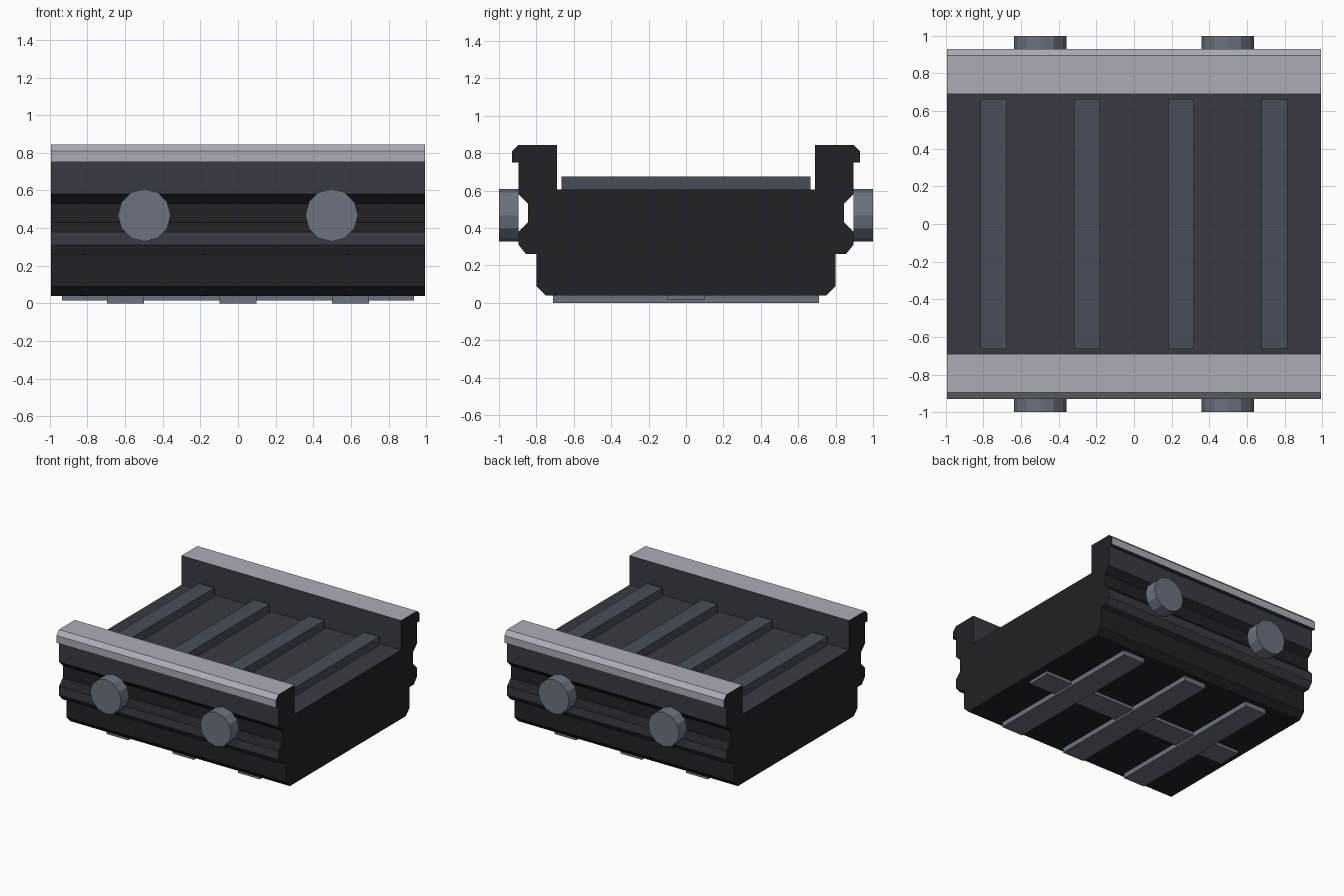
import bpy, bmesh, math

if "Cube" in bpy.data.objects:
    bpy.data.objects.remove(bpy.data.objects["Cube"])


def material(name, rgb):
    m = bpy.data.materials.new(name)
    m.diffuse_color = (*rgb, 1)
    m.use_nodes = True
    m.node_tree.nodes["Principled BSDF"].inputs["Base Color"].default_value = m.diffuse_color
    return m


BLACK = material("black_frame", (0.014, 0.016, 0.019))
PANEL = material("dark_panel", (0.038, 0.044, 0.054))
RIB = material("rib_grey", (0.065, 0.074, 0.095))
METAL = material("metal_grey", (0.15, 0.17, 0.21))
CAP = material("light_cap", (0.40, 0.42, 0.47))


def finish(name, bm, mats):
    bmesh.ops.recalc_face_normals(bm, faces=bm.faces)
    me = bpy.data.meshes.new(name)
    bm.to_mesh(me)
    bm.free()
    for m in mats:
        me.materials.append(m)
    ob = bpy.data.objects.new(name, me)
    bpy.context.collection.objects.link(ob)
    return ob


def box(name, x, y, z, mat):
    """Box from (min, max) pairs."""
    bm = bmesh.new()
    bmesh.ops.create_cube(bm, size=1)
    for v in bm.verts:
        v.co = [lo + (c + 0.5) * (hi - lo) for c, (lo, hi) in zip(v.co, (x, y, z))]
    return finish(name, bm, [mat])


# Body: half profile (y, z, material slot of the edge that follows), mirrored
# slots: 0 black, 1 panel, 2 light cap
half = [(0.75, 0.04, 0), (0.80, 0.09, 0), (0.80, 0.26, 1), (0.855, 0.26, 1),
        (0.895, 0.31, 1), (0.895, 0.38, 0), (0.845, 0.43, 0), (0.845, 0.53, 0),
        (0.895, 0.58, 1), (0.895, 0.75, 1), (0.93, 0.75, 2), (0.93, 0.81, 2),
        (0.895, 0.845, 2), (0.69, 0.845, 1), (0.69, 0.605, 1)]
points = [(y, z) for y, z, _ in half] + [(-y, z) for y, z, _ in reversed(half)]
slots = [s for *_, s in half] + [s for *_, s in reversed(half[:-1])] + [0]

bm = bmesh.new()
left, right = ([bm.verts.new((x, y, z)) for y, z in points] for x in (-0.995, 0.995))
n = len(points)
for i, slot in enumerate(slots):
    j = (i + 1) % n
    bm.faces.new((left[i], left[j], right[j], right[i])).material_index = slot
bm.faces.new(left)
bm.faces.new(right)
finish("channel_body", bm, [BLACK, PANEL, CAP])

# Raised ribs across the floor
for i, x in enumerate((-0.747, -0.249, 0.249, 0.747)):
    box(f"floor_rib_{i + 1}", (x - 0.069, x + 0.069), (-0.665, 0.665), (0.60, 0.675), RIB)

# Strips under the base
for i, x in enumerate((-0.597, 0, 0.597)):
    box(f"base_strip_{i + 1}", (x - 0.098, x + 0.098), (-0.71, 0.71), (0, 0.045), METAL)
box("base_cross_strip", (-0.935, 0.935), (-0.1, 0.1), (0.015, 0.045), METAL)

# Twelve-sided bolts on both flanks
for side, sy in (("front", -1), ("back", 1)):
    for i, x in enumerate((-0.498, 0.498)):
        bm = bmesh.new()
        bmesh.ops.create_cone(bm, cap_ends=True, segments=12,
                              radius1=0.14, radius2=0.14, depth=0.105)
        ob = finish(f"{side}_bolt_{i + 1}", bm, [METAL])
        ob.rotation_euler = (math.pi / 2, 0, 0)
        ob.location = (x, sy * 0.9475, 0.468)
